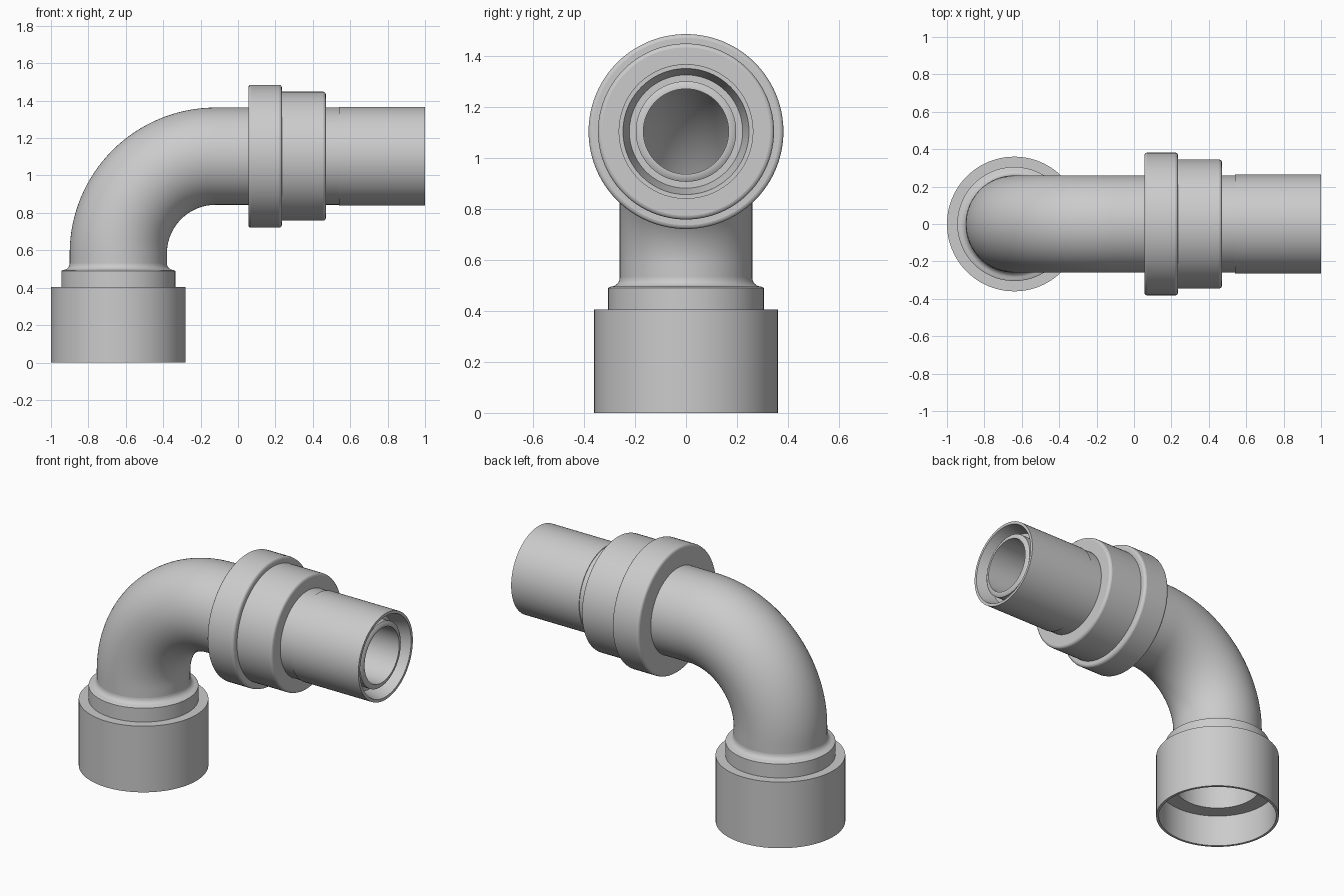
import bpy, bmesh, math
from mathutils import Vector

if "Cube" in bpy.data.objects:
    bpy.data.objects.remove(bpy.data.objects["Cube"])

SEG = 96
AX, AZ, R = -0.64, 1.103, 0.52        # upright axis x, level axis z, bend radius
CX, CZ = AX + R, AZ - R               # bend centre

grey = bpy.data.materials.new("light grey")
grey.diffuse_color = (0.6, 0.6, 0.6, 1)
grey.use_nodes = True
grey.node_tree.nodes["Principled BSDF"].inputs["Base Color"].default_value = grey.diffuse_color


def up(z, r):
    """Ring on the upright axis."""
    return Vector((AX, 0, z)), Vector((-1, 0, 0)), r


def level(x, r):
    """Ring on the level axis."""
    return Vector((x, 0, AZ)), Vector((0, 0, 1)), r


def bend(t, r):
    """Ring on the quarter bend, t from 0 to 1."""
    a = t * math.pi / 2
    out = Vector((-math.cos(a), 0, math.sin(a)))
    return Vector((CX, 0, CZ)) + out * R, out, r


def tube(name, rings, bevel=0):
    """Skin a closed loop of rings: outer wall one way, inner wall back."""
    bm = bmesh.new()
    side = Vector((0, 1, 0))
    loops = []
    for c, out, r in rings:
        loops.append([bm.verts.new(c + r * (math.cos(a) * out + math.sin(a) * side))
                      for a in (2 * math.pi * i / SEG for i in range(SEG))])
    for k, lo in enumerate(loops):
        hi = loops[(k + 1) % len(loops)]
        for i in range(SEG):
            j = (i + 1) % SEG
            bm.faces.new((lo[i], lo[j], hi[j], hi[i]))
    bmesh.ops.recalc_face_normals(bm, faces=bm.faces)
    me = bpy.data.meshes.new(name)
    bm.to_mesh(me)
    bm.free()
    me.materials.append(grey)
    ob = bpy.data.objects.new(name, me)
    bpy.context.collection.objects.link(ob)
    if bevel:
        m = ob.modifiers.new("rounded edges", 'BEVEL')
        m.width, m.segments = bevel, 3
        m.limit_method, m.angle_limit = 'ANGLE', math.radians(50)
    bpy.ops.object.select_all(action='DESELECT')
    ob.select_set(True)
    bpy.context.view_layer.objects.active = ob
    bpy.ops.object.shade_smooth_by_angle(angle=math.radians(35))
    return ob


# Socket: stepped cup with a filleted neck and an inner stop ledge
fillet = [up(0.53 - 0.035 * math.sin(a), 0.295 - 0.035 * math.cos(a))
          for a in (math.pi / 2 * i / 6 for i in range(6, -1, -1))]
tube("socket", [up(0, 0.36), up(0.405, 0.36), up(0.405, 0.305), up(0.49, 0.305)]
     + fillet + [up(0.53, 0.25), up(0.2, 0.25), up(0.2, 0.345), up(0, 0.345)])

# Elbow: pipe wall following the quarter bend
N = 32
outer = [up(0.5, 0.26)] + [bend(i / N, 0.26) for i in range(N + 1)] + [level(0.2, 0.26)]
inner = [level(0.2, 0.2)] + [bend(i / N, 0.2) for i in range(N, -1, -1)] + [up(0.5, 0.2)]
tube("elbow", outer + inner)

# Union: wide nut and narrower collar
tube("union_nut", [level(0.055, 0.25), level(0.055, 0.382),
                   level(0.235, 0.382), level(0.235, 0.25)], 0.015)
tube("union_collar", [level(0.2, 0.25), level(0.2, 0.345),
                      level(0.47, 0.345), level(0.47, 0.25)], 0.015)

# Spigot: outer sleeve with tapered mouth, groove and inner tube
tube("spigot", [level(0.2, 0.26), level(0.54, 0.26), level(0.54, 0.264),
                level(1.0, 0.264), level(1.0, 0.247), level(0.9, 0.222),
                level(0.9, 0.197), level(0.965, 0.197), level(0.975, 0.182),
                level(0.975, 0.167), level(0.2, 0.167)])
